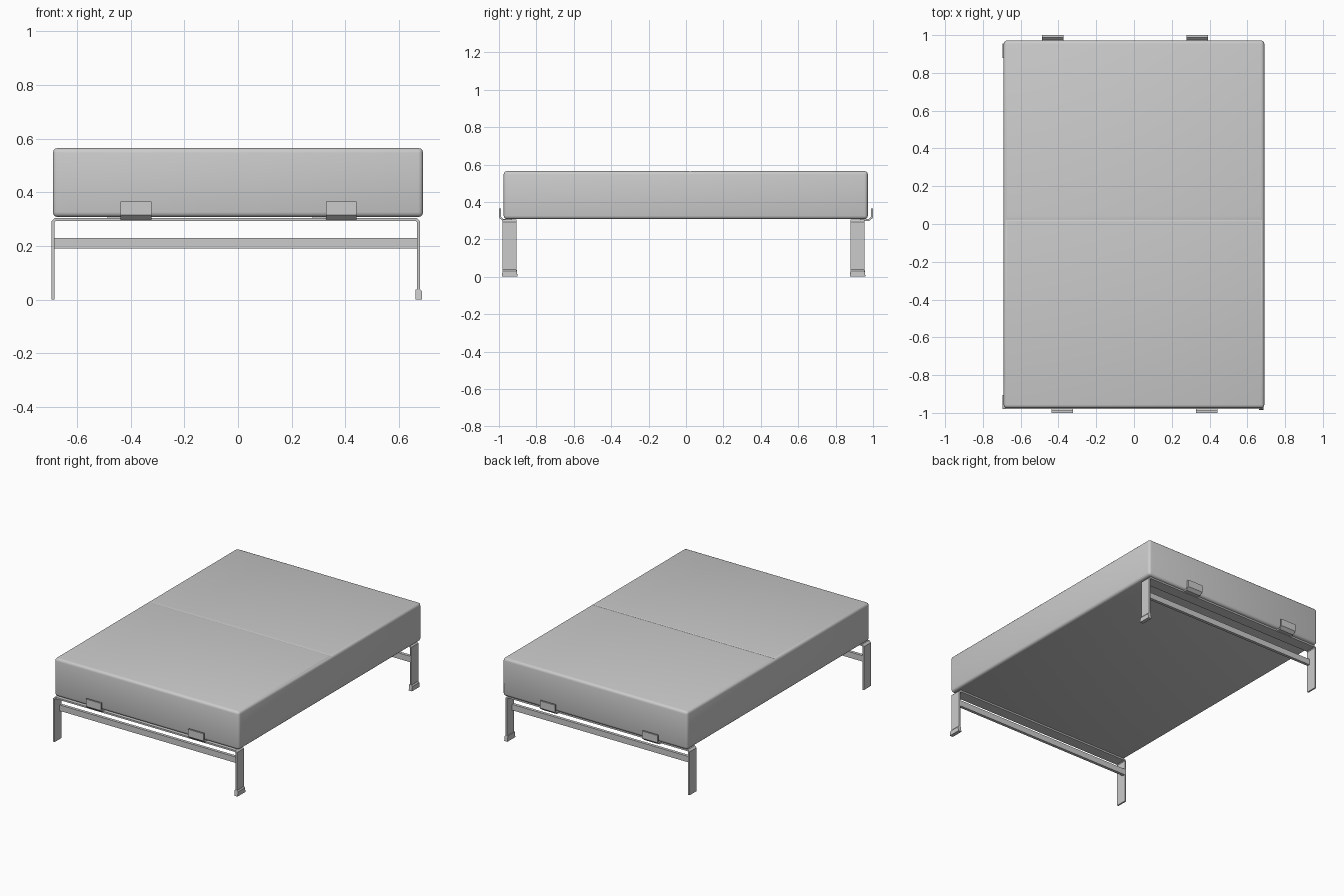
import bpy, bmesh

cube = bpy.data.objects.get("Cube")
if cube:
    bpy.data.objects.remove(cube, do_unlink=True)

grey = bpy.data.materials.new("plain grey")
grey.use_nodes = True
grey.diffuse_color = (0.6, 0.6, 0.6, 1)
grey.node_tree.nodes["Principled BSDF"].inputs["Base Color"].default_value = (0.6, 0.6, 0.6, 1)


def finish(name, bm, smooth=False):
    bmesh.ops.recalc_face_normals(bm, faces=bm.faces)
    mesh = bpy.data.meshes.new(name)
    bm.to_mesh(mesh)
    bm.free()
    mesh.materials.append(grey)
    obj = bpy.data.objects.new(name, mesh)
    bpy.context.collection.objects.link(obj)
    if smooth:
        bpy.ops.object.select_all(action="DESELECT")
        obj.select_set(True)
        bpy.context.view_layer.objects.active = obj
        bpy.ops.object.shade_smooth_by_angle(angle=0.6)
    return obj


def box_mesh(lo, hi):
    bm = bmesh.new()
    bmesh.ops.create_cube(bm, size=1)
    for v in bm.verts:
        v.co = [lo[i] + (v.co[i] + 0.5) * (hi[i] - lo[i]) for i in range(3)]
    return bm


def prism(name, points, axis, start, end):
    """Extrude a closed 2D profile along x or y."""
    bm = bmesh.new()
    place = (lambda p, d: (d, p[0], p[1])) if axis == "x" else (lambda p, d: (p[0], d, p[1]))
    face = bm.faces.new([bm.verts.new(place(p, start)) for p in points])
    new = bmesh.ops.extrude_face_region(bm, geom=[face])["geom"]
    shift = (end - start, 0, 0) if axis == "x" else (0, end - start, 0)
    bmesh.ops.translate(bm, vec=shift, verts=[g for g in new if isinstance(g, bmesh.types.BMVert)])
    return finish(name, bm)


# Mattress halves: rounded outside, meeting in a shallow groove
SEAM, BOTTOM, TOP = 0.022, 0.308, 0.565


def mattress(name, y0, y1, groove):
    bm = box_mesh((-0.69, y0, BOTTOM), (0.69, y1, TOP))

    def on_seam(e):
        return all(abs(v.co.y - SEAM) < 1e-4 for v in e.verts)

    bmesh.ops.bevel(bm, geom=[e for e in bm.edges if not on_seam(e)], offset=0.018,
                    segments=3, profile=0.5, affect="EDGES")
    rim = [e for e in bm.edges if on_seam(e) and all(v.co.z > TOP - 0.002 for v in e.verts)]
    bmesh.ops.bevel(bm, geom=rim, offset=groove, segments=2, profile=0.5, affect="EDGES")
    finish(name, bm, True)


mattress("front_mattress", -0.975, SEAM, 0.008)
mattress("back_mattress", SEAM, 0.972, 0.02)

# Bent strap frames: two legs and a top rail in one piece, with a crossbar and feet
L, R, T, H = -0.695, 0.678, 0.011, 0.305
strap = [(L, 0), (L, H - 0.012), (L + 0.012, H), (R - 0.012, H), (R, H - 0.012), (R, 0),
         (R - T, 0), (R - T, H - 0.016), (R - 0.016, H - T), (L + 0.016, H - T),
         (L + T, H - 0.016), (L + T, 0)]
foot = [(R - 0.016, 0), (R + 0.008, 0), (R + 0.008, 0.03), (R + 0.002, 0.038), (R - 0.016, 0.038)]

for end, y0, y1, inner in (("front", -0.98, -0.905, -0.925), ("back", 0.88, 0.955, 0.882)):
    prism(end + "_leg_frame", strap, "y", y0, y1)
    finish(end + "_crossbar", box_mesh((L + T, inner, 0.19), (R - T, inner + 0.02, 0.23)))
    # Slightly flared feet on the left legs
    flared = prism(end + "_left_foot", foot, "y", y0, y1)
    middle = (y0 + y1) / 2
    for v in flared.data.vertices:
        if v.co.z < 0.02:
            v.co.y = middle + (v.co.y - middle) * 1.12

# Bent retaining brackets at both ends
bracket = [(0.93, 0.298), (0.98, 0.298), (1.0, 0.316), (1.0, 0.365),
           (0.988, 0.365), (0.988, 0.32), (0.976, 0.308), (0.93, 0.308)]
for end, side, centres in (("front", -1, (-0.38, 0.385)), ("back", 1, (-0.43, 0.335))):
    for label, cx in zip(("right", "left"), centres):
        prism(end + "_" + label + "_bracket", [(side * y, z) for y, z in bracket],
              "x", cx - 0.057, cx + 0.057)
